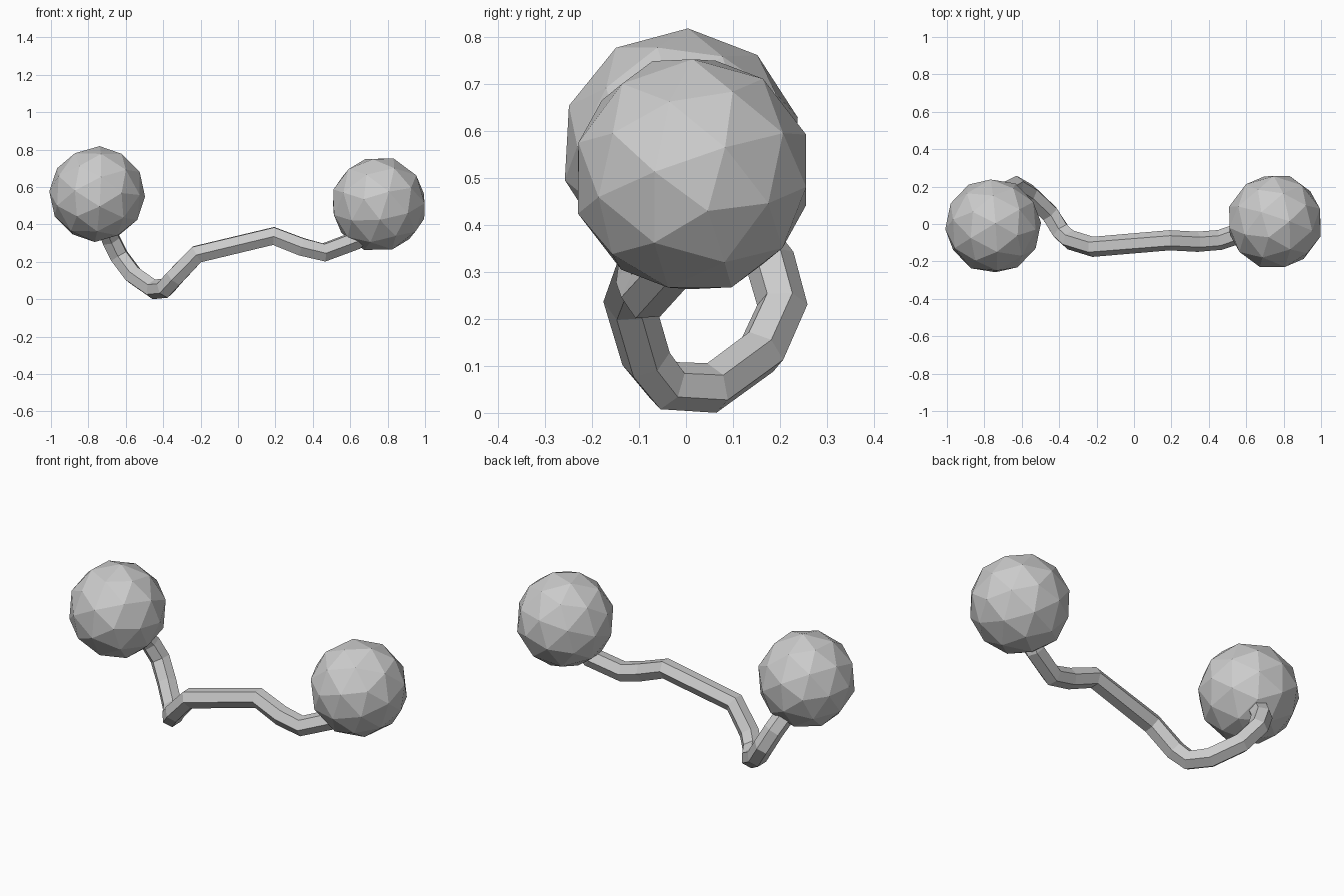
import bpy

if "Cube" in bpy.data.objects:
    bpy.data.objects.remove(bpy.data.objects["Cube"])


def ball(name, centre, turn):
    # Coarse faceted sphere
    bpy.ops.mesh.primitive_ico_sphere_add(subdivisions=2, radius=0.257,
                                          location=centre, rotation=turn)
    bpy.context.object.name = name


# Two end balls
ball("left_ball", (-0.753, -0.01, 0.562), (0.3, 0.5, 0.2))
ball("right_ball", (0.753, 0.013, 0.508), (0.2, -0.3, 0.6))

# Bent six-sided cord joining the balls, ends sunk into them
path = [(-0.72, 0.10, 0.42), (-0.68, 0.18, 0.32), (-0.635, 0.205, 0.23),
        (-0.56, 0.16, 0.13), (-0.45, 0.055, 0.053), (-0.39, -0.04, 0.058),
        (-0.34, -0.085, 0.115), (-0.22, -0.122, 0.24), (0.19, -0.087, 0.338),
        (0.34, -0.095, 0.28), (0.46, -0.085, 0.25), (0.62, -0.03, 0.31),
        (0.70, 0.0, 0.40)]
curve = bpy.data.curves.new("cord", "CURVE")
curve.dimensions = "3D"
curve.bevel_depth = 0.054
curve.bevel_resolution = 1
curve.use_fill_caps = True
spline = curve.splines.new("POLY")
spline.points.add(len(path) - 1)
for point, co in zip(spline.points, path):
    point.co = (*co, 1)
spline.use_smooth = False
cord = bpy.data.objects.new("cord", curve)
bpy.context.collection.objects.link(cord)
